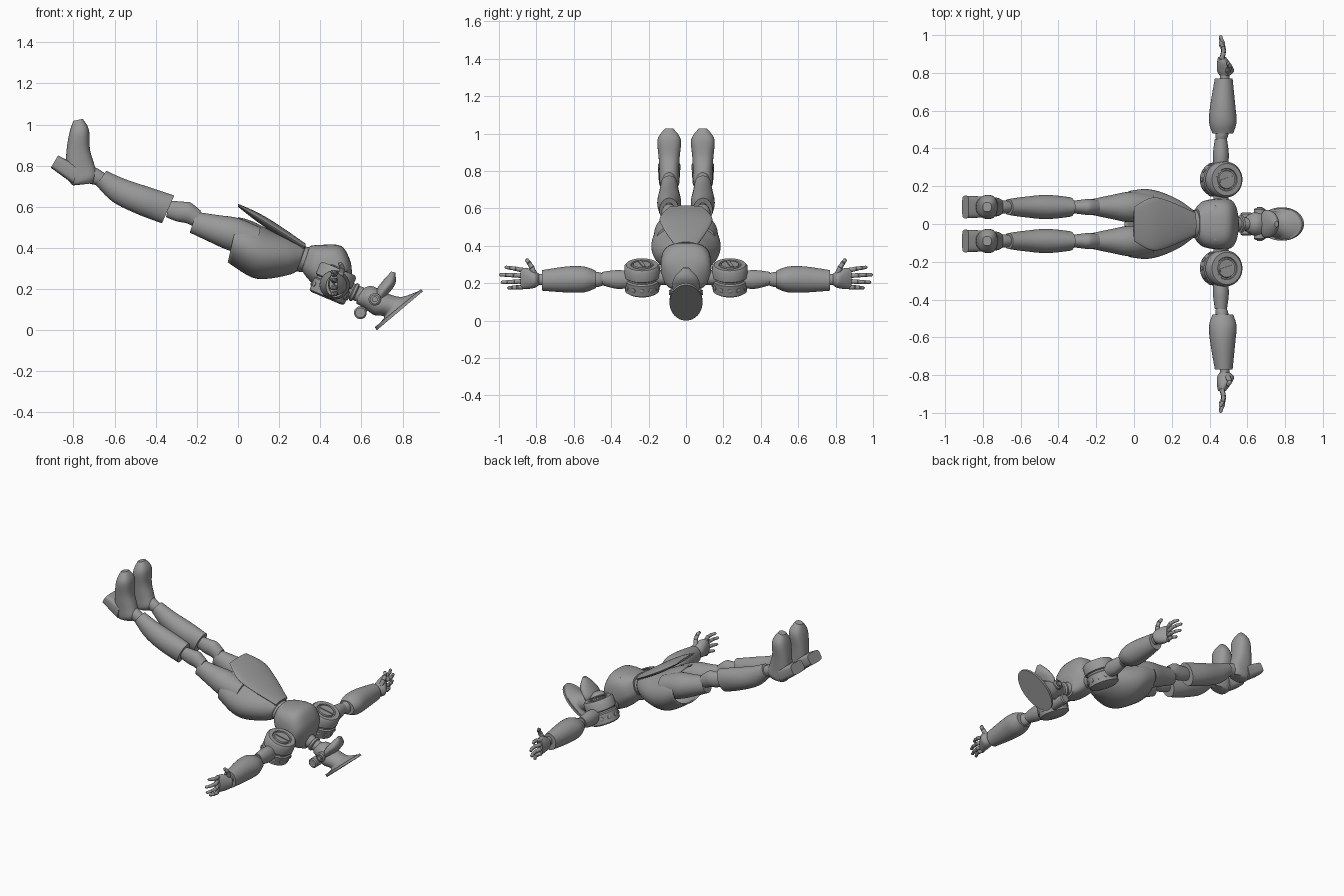
import bpy, bmesh, math
from mathutils import Vector

cube = bpy.data.objects.get("Cube")
if cube:
    bpy.data.objects.remove(cube)

grey = bpy.data.materials.new("plain_grey")
grey.use_nodes = True
grey.diffuse_color = (.32, .32, .32, 1)
grey.node_tree.nodes["Principled BSDF"].inputs["Base Color"].default_value = (.32, .32, .32, 1)

BACK = Vector((0, 1, 0))
CHEST_AXIS = Vector((.39, 0, .92))
SIDES = (("front", -1), ("back", 1))


def finish(obj, angle=40):
    obj.data.materials.append(grey)
    bpy.ops.object.select_all(action="DESELECT")
    obj.select_set(True)
    bpy.context.view_layer.objects.active = obj
    bpy.ops.object.shade_smooth_by_angle(angle=math.radians(angle))
    return obj


def skin(name, rings, box=1, caps=True, count=32):
    """Bridge a row of elliptical rings, each (centre, half axis, half axis)."""
    bm = bmesh.new()
    loops = []
    for centre, u, v in rings:
        loop = []
        for i in range(count):
            a = math.tau * i / count
            c, s = math.cos(a), math.sin(a)
            c = math.copysign(abs(c) ** box, c)
            s = math.copysign(abs(s) ** box, s)
            loop.append(bm.verts.new(centre + u * c + v * s))
        loops.append(loop)
    for a, b in zip(loops, loops[1:]):
        for i in range(count):
            j = (i + 1) % count
            bm.faces.new((a[i], a[j], b[j], b[i]))
    if caps:
        bm.faces.new(loops[0])
        bm.faces.new(loops[-1])
    bmesh.ops.recalc_face_normals(bm, faces=bm.faces[:])
    mesh = bpy.data.meshes.new(name)
    bm.to_mesh(mesh)
    bm.free()
    obj = bpy.data.objects.new(name, mesh)
    bpy.context.collection.objects.link(obj)
    return finish(obj)


def smooth_rows(rows, steps=5):
    """Interpolate section rows with a rounded spline."""
    padded = [rows[0]] + list(rows) + [rows[-1]]
    out = []
    for k in range(len(rows) - 1):
        for n in range(steps):
            t = n / steps
            out.append([((b * 2) + (c - a) * t + (a * 2 - b * 5 + c * 4 - d) * t * t
                         + (b * 3 - a - c * 3 + d) * t ** 3) / 2
                        for a, b, c, d in zip(*padded[k:k + 4])])
    return out + [list(rows[-1])]


def body(name, rows, y=0, smooth=True, **options):
    """Sections given by upper x z, lower x z and half width across the body."""
    rings = []
    for xt, zt, xb, zb, w in smooth_rows(rows) if smooth else rows:
        top, low = Vector((xt, y, zt)), Vector((xb, y, zb))
        rings.append(((top + low) / 2, (top - low) / 2, BACK * w))
    return skin(name, rings, **options)


def limb(name, side, rows, **options):
    """Sections along the arm given by reach, x, z and two radii."""
    rings = [(Vector((x, y * side, z)), Vector((a, 0, 0)), Vector((0, 0, b)))
             for y, x, z, a, b in smooth_rows(rows)]
    return skin(name, rings, **options)


def lathe(name, origin, axis, profile, count=40):
    """Turn a profile of (radius, height) about an axis."""
    axis = axis.normalized()
    u = axis.orthogonal().normalized()
    v = axis.cross(u)
    origin = Vector(origin)
    return skin(name, [(origin + axis * h, u * r, v * r) for r, h in profile], count=count)


def digit(name, side, points, radius):
    """A jointed finger: three tapered links with knuckles."""
    pts = [Vector((x, y * side, z)) for x, y, z in points]
    for k, (a, b) in enumerate(zip(pts, pts[1:])):
        length = (b - a).length
        r = radius * (1 - k * .12)
        lathe(f"{name}_link_{k + 1}", a, b - a,
              [(r * .5, -r * .5), (r, 0), (r * .85, length * .5),
               (r * .9, length * .9), (r * .4, length + r * .4)], count=12)


# Skirt shell, apron and waist
skirt = body("skirt", [(0, .55, -.05, .33, .175), (.07, .53, .06, .26, .185),
                       (.17, .48, .14, .25, .165), (.25, .45, .25, .27, .12),
                       (.33, .41, .29, .29, .075)], caps=False, count=48)
shell = skirt.modifiers.new("shell", "SOLIDIFY")
shell.thickness = .008
body("apron", [(0, .615, 0, .6, .09), (.1, .57, .09, .53, .14),
               (.2, .51, .18, .47, .12), (.33, .42, .32, .39, .06)])
body("waist", [(.27, .42, .25, .29, .08), (.36, .4, .33, .28, .07)], smooth=False)
for k in range(-2, 3):
    lathe("belt_stud", (.315, k * .025, .425 - abs(k) * .006), CHEST_AXIS,
          [(.008, -.02), (.008, 0), (.004, .004)], count=12)

# Chest
body("chest", [(.35, .41, .31, .29, .08), (.4, .415, .34, .25, .12),
               (.5, .41, .4, .19, .135), (.545, .34, .47, .16, .125),
               (.555, .27, .52, .15, .06)], box=.75)
for name, side in SIDES:
    lathe(name + "_chest_knob", (.43, .075 * side, .37), CHEST_AXIS,
          [(.024, -.02), (.024, .025), (.018, .032), (.012, .034)], count=20)

# Neck and head
body("neck", [(.53, .25, .52, .16, .05), (.57, .225, .55, .15, .035),
              (.63, .2, .6, .13, .035)])
lathe("collar", (.565, 0, .185), Vector((.9, 0, -.42)),
      [(.035, -.012), (.046, -.006), (.046, .006), (.035, .012)])
body("head", [(.6, .2, .575, .13, .035), (.65, .215, .61, .11, .06),
              (.71, .185, .66, .075, .07), (.77, .165, .7, .07, .066),
              (.81, .165, .71, .06, .068), (.89, .195, .675, .02, .085)])
body("crown_disc", [(.89, .2, .665, .015, .088), (.9, .19, .675, 0, .088)],
     smooth=False, count=48)
body("visor", [(.745, .285, .765, .28, .015), (.7, .235, .765, .225, .062),
               (.67, .19, .725, .17, .075), (.675, .15, .7, .135, .055)])
lathe("nape_roll", (.595, 0, .085), BACK,
      [(.024, -.06), (.031, -.054), (.031, .054), (.024, .06)])
lathe("nape_mount", (.595, 0, .085), Vector((.4, 0, .5)), [(.02, 0), (.02, .07)])
for name, side in SIDES:
    lathe(name + "_ear", (.665, .05 * side, .15), BACK * side,
          [(.03, 0), (.03, .028), (.022, .034), (.022, .028), (.014, .028), (.014, .04)])

for name, side in SIDES:
    # Shoulder drum with slotted cap and studs
    base = Vector((.43, .235 * side, .155))
    axis = CHEST_AXIS.normalized()
    lathe(name + "_shoulder", base, axis,
          [(.08, 0), (.092, .008), (.094, .07), (.085, .076), (.085, .086), (.095, .092),
           (.095, .145), (.085, .157), (.06, .157), (.057, .15), (.05, .15), (.047, .159)])
    slot = base + axis * .161
    skin(name + "_shoulder_slot", [(slot + axis * h, Vector((.92, .3, -.39)) * .04,
                                    Vector((-.3, .95, .1)) * .009) for h in (-.01, .003)], box=.3)
    u = axis.cross(BACK)
    for k in range(12):
        a = math.tau * k / 12
        out = u * math.cos(a) + BACK * math.sin(a)
        lathe(name + "_shoulder_stud", base + axis * .04 + out * .09, out,
              [(.012, 0), (.012, .006), (.006, .009)], count=12)
    lathe(name + "_shoulder_axle", (.46, .1 * side, .23), BACK * side, [(.04, 0), (.04, .06)])

    # Arm
    limb(name + "_upper_arm", side, [(.3, .46, .22, .038, .045), (.37, .46, .22, .042, .05),
                                     (.45, .46, .225, .032, .035)])
    limb(name + "_elbow", side, [(.43, .46, .22, .022, .025), (.47, .465, .22, .034, .04),
                                 (.52, .47, .22, .03, .04)])
    limb(name + "_forearm", side, [(.48, .47, .22, .055, .045), (.54, .47, .22, .073, .068),
                                   (.63, .47, .22, .066, .07), (.77, .475, .215, .047, .055)])
    limb(name + "_wrist", side, [(.76, .48, .22, .026, .03), (.81, .48, .22, .024, .03)])

    # Hand
    limb(name + "_palm", side, [(.785, .48, .22, .025, .03), (.81, .485, .22, .045, .045),
                                (.85, .475, .225, .036, .056), (.885, .465, .225, .02, .054)])
    for k, (low, tip, reach) in enumerate(((.18, .175, .95), (.21, .205, .985),
                                           (.24, .245, .995), (.27, .285, .965))):
        mid = (low + tip) / 2
        digit(f"{name}_finger_{k + 1}", side,
              [(.465, .875, low), (.475, .875 + (reach - .875) * .4, mid),
               (.47, .875 + (reach - .875) * .72, mid * .4 + tip * .6), (.457, reach, tip)], .014)
    digit(name + "_thumb", side, [(.495, .81, .25), (.505, .825, .285),
                                  (.505, .84, .31), (.495, .852, .325)], .016)

    # Leg
    y = .09 * side
    body(name + "_thigh", [(.11, .5, .08, .35, .07), (0, .545, -.05, .39, .08),
                           (-.1, .56, -.15, .435, .062), (-.2, .575, -.235, .475, .043)], y)
    body(name + "_knee", [(-.33, .63, -.35, .55, .03), (-.27, .625, -.3, .53, .038),
                          (-.23, .62, -.25, .52, .042), (-.18, .58, -.21, .5, .038)], y)
    body(name + "_calf", [(-.31, .655, -.37, .52, .052), (-.43, .695, -.49, .565, .064),
                          (-.55, .735, -.61, .625, .054), (-.64, .775, -.69, .705, .042)], y)
    body(name + "_ankle", [(-.63, .75, -.67, .7, .03), (-.69, .79, -.71, .71, .036),
                           (-.74, .8, -.76, .72, .036)], y)

    # Shoe with block heel
    body(name + "_foot", [(-.8, 1.018, -.755, 1.028, .025), (-.82, .96, -.725, .975, .062),
                          (-.835, .86, -.72, .88, .056), (-.835, .76, -.7, .81, .052),
                          (-.81, .71, -.685, .755, .05), (-.79, .705, -.7, .715, .035)],
         y, box=.8)
    body(name + "_heel", [(-.875, .85, -.91, .79, .06), (-.78, .8, -.8, .71, .055)],
         y, smooth=False, box=.5)
